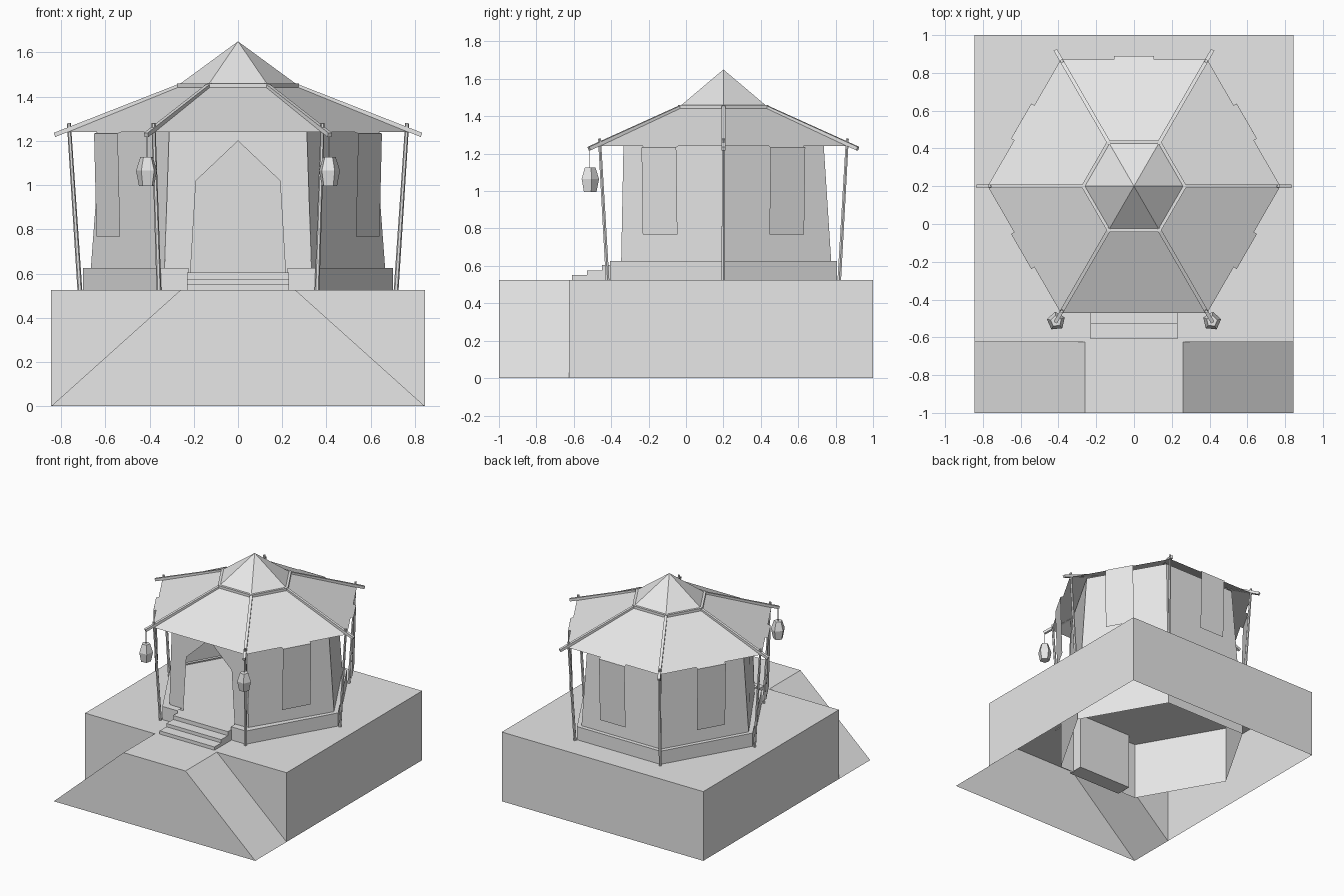
import bpy, math
from mathutils import Vector

cube = bpy.data.objects.get("Cube")
if cube:
    bpy.data.objects.remove(cube)

grey = bpy.data.materials.new("plain_grey")
grey.use_nodes = True
COLOUR = (0.8, 0.8, 0.8, 1)
grey.diffuse_color = COLOUR
grey.node_tree.nodes["Principled BSDF"].inputs["Base Color"].default_value = COLOUR

CY = 0.2                                  # centre of the hut along y
ANGLES = [math.radians(60 * i) for i in range(6)]
FRONT = 4                                 # index of the side facing -y


def add(name, verts, faces):
    mesh = bpy.data.meshes.new(name)
    mesh.from_pydata([tuple(v) for v in verts], [], faces)
    mesh.materials.append(grey)
    obj = bpy.data.objects.new(name, mesh)
    bpy.context.collection.objects.link(obj)
    return obj


def corner(i, r, z):
    a = ANGLES[i % 6]
    return Vector((r * math.cos(a), CY + r * math.sin(a), z))


def side_point(i, along, out, z):
    """Point on side i: offset along the side and distance outwards."""
    a = ANGLES[i] + math.radians(30)
    c, s = math.cos(a), math.sin(a)
    return Vector((c * out - s * along, CY + s * out + c * along, z))


def box(name, x0, x1, y0, y1, z0, z1):
    verts = [(x, y, z) for z in (z0, z1) for x, y in ((x0, y0), (x1, y0), (x1, y1), (x0, y1))]
    sides = [(i, (i + 1) % 4, (i + 1) % 4 + 4, i + 4) for i in range(4)]
    return add(name, verts, sides + [(3, 2, 1, 0), (4, 5, 6, 7)])


def beam(name, a, b, ra, rb, n=4):
    """Straight tapered pole from a to b."""
    axis = (b - a).normalized()
    u = axis.cross(Vector((0, 0, 1)))
    u = u.normalized() if u.length > 0.01 else Vector((1, 0, 0))
    v = axis.cross(u)
    verts = []
    for p, r in ((a, ra), (b, rb)):
        for k in range(n):
            t = math.tau * (k + 0.5) / n
            verts.append(p + r * (math.cos(t) * u + math.sin(t) * v))
    faces = [(k, (k + 1) % n, (k + 1) % n + n, k + n) for k in range(n)]
    return add(name, verts, faces + [tuple(reversed(range(n))), tuple(range(n, 2 * n))])


# Ground block, open underneath, with a front landing that slopes to both sides
W, TOP, EDGE, MID = 0.845, 0.525, 0.26, -0.625
outline = [(-W, 0), (-EDGE, TOP), (EDGE, TOP), (W, 0)]
verts = [(x, y, z) for y in (-1, MID) for x, z in outline]
verts += [(-W, MID, TOP), (W, MID, TOP), (-W, 1, 0), (W, 1, 0), (W, 1, TOP), (-W, 1, TOP)]
add("ground_block", verts, [
    (0, 3, 2, 1), (0, 1, 5, 4), (1, 2, 6, 5), (2, 3, 7, 6),
    (4, 5, 8), (6, 7, 9), (8, 5, 6, 9, 12, 13),
    (7, 11, 12, 9), (4, 8, 13, 10), (10, 13, 12, 11)])

# Plinth sunk into the ground, notched at the doorway
LOW, FLOOR, RIM = 0.08, 0.605, 0.625
verts, faces = [], []


def quad(*pts):
    faces.append(tuple(range(len(verts), len(verts) + 4)))
    verts.extend(pts)


def plinth_piece(a, b, c, d):
    quad(a, b, b + Vector((0, 0, RIM - LOW)), a + Vector((0, 0, RIM - LOW)))
    quad(a + Vector((0, 0, RIM - LOW)), b + Vector((0, 0, RIM - LOW)), d, c)


for i in range(6):
    a, b = corner(i, 0.70, LOW), corner(i + 1, 0.70, LOW)
    c, d = corner(i, 0.64, RIM), corner(i + 1, 0.64, RIM)
    if i != FRONT:
        plinth_piece(a, b, c, d)
    else:
        for s, p, q in ((-1, a, c), (1, b, d)):
            m, n = Vector((s * 0.225, p.y, LOW)), Vector((s * 0.225, q.y, RIM))
            plinth_piece(*((p, m, q, n) if s < 0 else (m, p, n, q)))
add("plinth", verts, faces)
add("floor", [corner(i, 0.69, FLOOR) for i in range(6)], [tuple(range(6))])

# Entrance steps
box("top_step", -0.23, 0.23, -0.45, -0.33, 0.09, FLOOR)
box("middle_step", -0.23, 0.23, -0.53, -0.40, 0.52, 0.575)
box("bottom_step", -0.23, 0.23, -0.61, -0.52, 0.52, 0.55)

# Leaning walls
WALL_TOP, FRONT_Y = 1.29, -0.347


def wall_corner(i, r, z):
    p = corner(i, r, z)
    p.y = max(p.y, FRONT_Y)
    return p


verts, faces = [], []
for i in range(6):
    if i != FRONT:
        quad(wall_corner(i, 0.667, FLOOR), wall_corner(i + 1, 0.667, FLOOR),
             wall_corner(i + 1, 0.616, WALL_TOP), wall_corner(i, 0.616, WALL_TOP))
add("walls", verts, faces)

# Front wall with pointed doorway
half = [(0.333, FLOOR), (0.31, WALL_TOP)]
door = [(0.215, FLOOR), (0.19, 1.02), (0, 1.2)]
right = [(x, FRONT_Y, z) for x, z in half[::-1] + door]
left = [(-x, FRONT_Y, z) for x, z in door[1::-1] + half]
left[0] = (-0.19, FRONT_Y, 1.02)
add("front_wall", right + left + [(0, FRONT_Y, WALL_TOP)],
    [(0, 1, 2, 3, 4, 9), (4, 5, 6, 7, 8, 9)])

# Lower roof with a hanging banner on every side but the front
EAVE_R, EAVE_Z, RING_R, RING_Z, HALF = 0.775, 1.24, 0.27, 1.445, 0.107
EAVE_D = EAVE_R * math.cos(math.radians(30))
for i in range(6):
    pts = [corner(i + 1, RING_R, RING_Z), corner(i, RING_R, RING_Z), corner(i, EAVE_R, EAVE_Z)]
    if i != FRONT:
        tabs = [(-HALF, EAVE_D), (-HALF, 0.69), (HALF, 0.69), (HALF, EAVE_D)]
        pts += [side_point(i, s, d, EAVE_Z - (d - EAVE_D) * 0.4) for s, d in tabs]
        top = [side_point(i, s * HALF, 0.69, EAVE_Z - 0.006) for s in (-1, 1)]
        low = [side_point(i, s * HALF, 0.677, 0.767) for s in (1, -1)]
        add("banner", top + low, [(3, 2, 1, 0)])
    pts.append(corner(i + 1, EAVE_R, EAVE_Z))
    add("roof_panel", pts, [tuple(range(len(pts)))])

# Ridge poles, ring beams and posts
for i in range(6):
    beam("ridge_pole", corner(i, 0.255, 1.452), corner(i, 0.83, 1.227), 0.014, 0.014)
    beam("ring_beam", corner(i, 0.268, 1.45), corner(i + 1, 0.268, 1.45), 0.014, 0.014)
    beam("post", corner(i, 0.715, 0.52), corner(i, 0.765, 1.28), 0.011, 0.009, 6)

# Pointed cap
add("roof_cap", [corner(i, 0.265, 1.456) for i in range(6)] + [(0, CY, 1.65)],
    [(i, (i + 1) % 6, 6) for i in range(6)] + [tuple(reversed(range(6)))])

# Lanterns on the two front ridge poles
for i in (4, 5):
    p = corner(i, 0.825, 0)
    ring = [(0.03, 1.127), (0.05, 1.065), (0.036, 0.995)]
    levels = [Vector((p.x, p.y, z)) for r, z in ring]
    verts = [c + Vector((r * math.cos(t), r * math.sin(t), 0))
             for (r, z), c in zip(ring, levels)
             for t in [math.tau * k / 5 + ANGLES[i] for k in range(5)]]
    faces = [(j + k, j + 5 + k, j + 5 + (k + 1) % 5, j + (k + 1) % 5)
             for j in (0, 5) for k in range(5)]
    add("lantern", verts, faces + [tuple(range(5)), tuple(range(14, 9, -1))])
    beam("lantern_cord", Vector((p.x, p.y, 1.12)), Vector((p.x, p.y, 1.225)), 0.003, 0.003)
